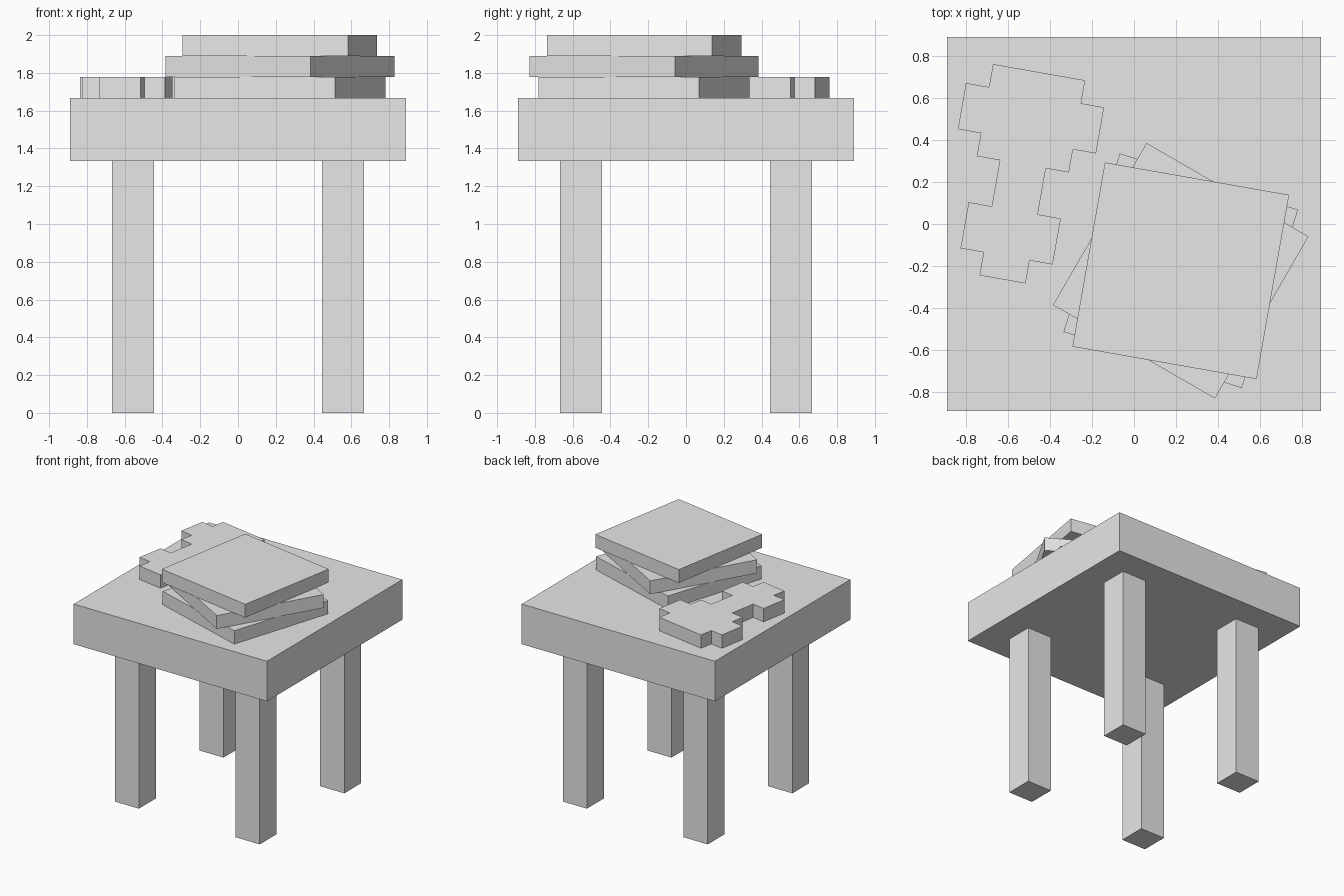
import bpy
import bmesh
from math import radians
from mathutils import Matrix, Vector

default = bpy.data.objects.get("Cube")
if default:
    bpy.data.objects.remove(default, do_unlink=True)

U = 1 / 9              # grid unit that every part is sized by
TOP = 15 * U           # height of the table surface

grey = bpy.data.materials.new("light grey")
grey.use_nodes = True
grey.diffuse_color = (0.8, 0.8, 0.8, 1)
grey.node_tree.nodes["Principled BSDF"].inputs["Base Color"].default_value = (0.8, 0.8, 0.8, 1)


def finish(name, bm):
    bmesh.ops.recalc_face_normals(bm, faces=bm.faces)
    mesh = bpy.data.meshes.new(name)
    bm.to_mesh(mesh)
    bm.free()
    mesh.materials.append(grey)
    obj = bpy.data.objects.new(name, mesh)
    bpy.context.scene.collection.objects.link(obj)
    return obj


def box(name, size, centre, turn=0):
    bm = bmesh.new()
    bmesh.ops.create_cube(bm, size=1)
    bmesh.ops.scale(bm, vec=size, verts=bm.verts)
    obj = finish(name, bm)
    obj.location = centre
    obj.rotation_euler.z = radians(turn)
    return obj


# Table top and four legs
box("table_top", (16 * U, 16 * U, 3 * U), (0, 0, 13.5 * U))
for side, x in (("left", 5 * U), ("right", -5 * U)):
    for end, y in (("front", -5 * U), ("back", 5 * U)):
        box(f"{end}_{side}_leg", (2 * U, 2 * U, 12 * U), (x, y, 6 * U))

# Stack of three twisted square slabs
for i, (level, turn) in enumerate((("bottom", -17.5), ("middle", -30), ("top", -10))):
    box(f"{level}_slab", (8 * U, 8 * U, U), (2 * U, -2 * U, TOP + (i + 0.5) * U), turn)

# Flat stepped piece: alternating steps across and along its own grid
steps = (4, -1, 1, -2, -1, -1, -1, -2, 1, -2, -1, -1,
         -2, 1, -1, 2, 1, 2, -1, 1, -1, 2, 1, 1)
bm = bmesh.new()
pen = Vector((0, 0, 0))
outline = []
for i, step in enumerate(steps):
    outline.append(bm.verts.new(pen))
    pen[i % 2] += step * U
base = bm.faces.new(outline)
raised = bmesh.ops.extrude_face_region(bm, geom=[base], use_keep_orig=True)
bmesh.ops.translate(bm, vec=(0, 0, U),
                    verts=[v for v in raised["geom"] if isinstance(v, bmesh.types.BMVert)])
piece = finish("stepped_piece", bm)
piece.matrix_world = Matrix.Translation((-0.67, 0.76, TOP)) @ Matrix.Rotation(radians(-10), 4, "Z")
